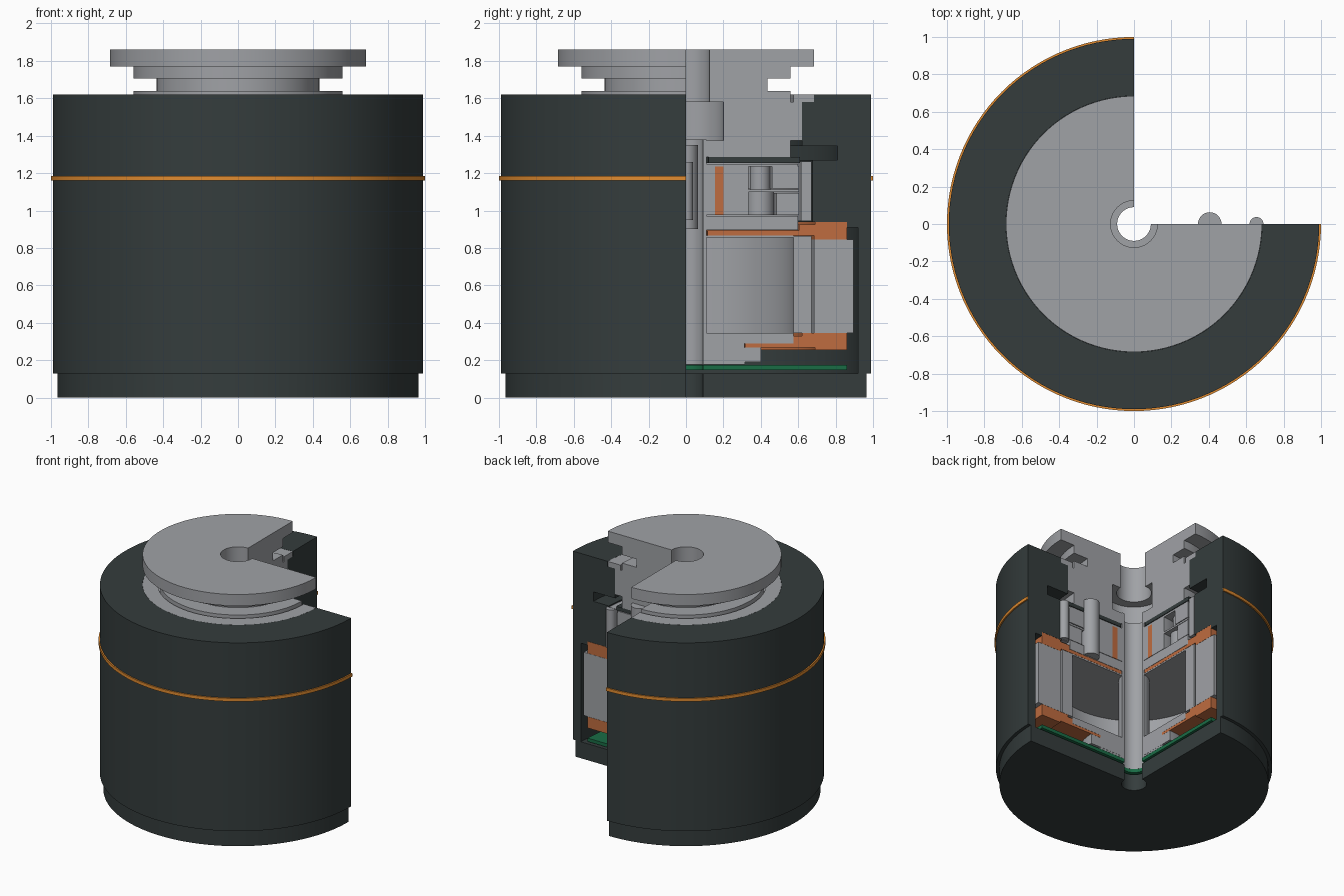
import bpy, bmesh, math
from mathutils import Vector, Matrix

if "Cube" in bpy.data.objects:
    bpy.data.objects.remove(bpy.data.objects["Cube"])


def material(name, rgb):
    m = bpy.data.materials.new(name)
    m.use_nodes = True
    colour = (*rgb, 1)
    m.diffuse_color = colour
    m.node_tree.nodes["Principled BSDF"].inputs["Base Color"].default_value = colour
    return m


DARK = material("dark casing", (0.035, 0.046, 0.046))
GREY = material("machined grey", (0.35, 0.36, 0.38))
COPPER = material("copper winding", (0.52, 0.15, 0.05))
ORANGE = material("orange trim", (0.75, 0.26, 0.03))
GREEN = material("board green", (0.01, 0.15, 0.06))

STEPS = 90


def finish(name, bm, mat):
    bmesh.ops.recalc_face_normals(bm, faces=bm.faces)
    mesh = bpy.data.meshes.new(name)
    bm.to_mesh(mesh)
    bm.free()
    mesh.materials.append(mat)
    obj = bpy.data.objects.new(name, mesh)
    bpy.context.collection.objects.link(obj)
    bpy.ops.object.select_all(action='DESELECT')
    obj.select_set(True)
    bpy.context.view_layer.objects.active = obj
    bpy.ops.object.shade_smooth_by_angle(angle=math.radians(30))
    return obj


def lathe(name, profile, mat):
    """Closed (radius, height) profile turned through three quarters, capped at both cuts."""
    bm = bmesh.new()
    rows = []
    for i in range(STEPS + 1):
        a = math.pi / 2 + 1.5 * math.pi * i / STEPS
        rows.append([bm.verts.new((r * math.cos(a), r * math.sin(a), z)) for r, z in profile])
    n = len(profile)
    for a, b in zip(rows, rows[1:]):
        for j in range(n):
            k = (j + 1) % n
            bm.faces.new((a[j], a[k], b[k], b[j]))
    bm.faces.new(rows[0])
    bm.faces.new(rows[-1])
    return finish(name, bm, mat)


def ring(name, r0, r1, z0, z1, mat):
    return lathe(name, [(r0, z0), (r1, z0), (r1, z1), (r0, z1)], mat)


def rod(name, radius, z0, z1, dist, degrees, mat):
    a = math.radians(degrees)
    place = Matrix.Translation(Vector((dist * math.cos(a), dist * math.sin(a), (z0 + z1) / 2)))
    bm = bmesh.new()
    bmesh.ops.create_cone(bm, cap_ends=True, segments=32, radius1=radius, radius2=radius,
                          depth=z1 - z0, matrix=place)
    return finish(name, bm, mat)


# Casing and base
lathe("casing", [(0.99, 0.13), (0.99, 1.62), (0.685, 1.62), (0.685, 1.58), (0.62, 1.58),
                 (0.62, 1.345), (0.81, 1.345), (0.81, 1.27), (0.675, 1.27), (0.675, 0.94),
                 (0.86, 0.94), (0.86, 0.91), (0.92, 0.91), (0.92, 0.13)], DARK)
ring("base_plate", 0.09, 0.965, 0, 0.13, DARK)
ring("trim_band", 0.985, 1.0, 1.16, 1.185, ORANGE)

# Output flange with the stepped hub and nut recess
lathe("output_flange", [(0.125, 1.86), (0.684, 1.86), (0.684, 1.77), (0.56, 1.77), (0.56, 1.705),
                        (0.435, 1.705), (0.435, 1.64), (0.56, 1.64), (0.56, 1.58), (0.575, 1.58),
                        (0.575, 1.62), (0.684, 1.62), (0.684, 1.58), (0.62, 1.58), (0.62, 1.375),
                        (0.56, 1.375), (0.56, 1.285), (0.11, 1.285), (0.11, 1.375),
                        (0.2, 1.375), (0.2, 1.58), (0.125, 1.58)], GREY)

# Hollow shaft
ring("hollow_shaft", 0.09, 0.11, 0.18, 1.38, GREY)

# Gear stage
ring("gasket", 0.12, 0.61, 1.255, 1.285, DARK)
ring("ring_gear", 0.615, 0.672, 0.945, 1.262, GREY)
ring("upper_carrier", 0.11, 0.6, 1.235, 1.25, GREY)
ring("sun_hub", 0.11, 0.155, 0.975, 1.235, GREY)
ring("sun_sleeve", 0.155, 0.2, 0.975, 1.235, COPPER)
ring("inner_race", 0.2, 0.335, 0.975, 1.235, GREY)
ring("middle_carrier", 0.335, 0.605, 1.098, 1.112, GREY)
ring("lower_outer_race", 0.485, 0.605, 0.975, 1.095, GREY)
ring("upper_outer_race", 0.46, 0.605, 1.118, 1.235, GREY)
ring("lower_carrier", 0.11, 0.6, 0.895, 0.972, GREY)
for turn in (105, 195, 285):
    rod("planet_gear", 0.075, 0.975, 1.098, 0.41, turn, GREY)
    rod("planet_spindle", 0.055, 1.112, 1.235, 0.41, turn, GREY)
rod("planet_pin", 0.063, 0.9, 1.35, 0.405, 0, GREY)
rod("locating_pin", 0.037, 0.95, 1.26, 0.655, 0, GREY)

# Rotor, stator and windings
ring("rotor_roof", 0.11, 0.575, 0.855, 0.866, GREY)
ring("rotor_cup", 0.575, 0.67, 0.345, 0.865, GREY)
ring("stator_core", 0.685, 0.895, 0.345, 0.845, GREY)
lathe("upper_winding", [(0.115, 0.867), (0.685, 0.867), (0.685, 0.846), (0.86, 0.846),
                        (0.86, 0.939), (0.69, 0.939), (0.69, 0.925), (0.605, 0.925),
                        (0.605, 0.893), (0.115, 0.893)], COPPER)
lathe("lower_winding", [(0.315, 0.268), (0.69, 0.268), (0.69, 0.255), (0.86, 0.255), (0.86, 0.344),
                        (0.62, 0.344), (0.62, 0.328), (0.575, 0.328), (0.575, 0.288),
                        (0.315, 0.288)], COPPER)

# Lower bearing support and circuit board
lathe("bearing_support", [(0.11, 0.19), (0.4, 0.19), (0.4, 0.267), (0.314, 0.267), (0.314, 0.289),
                          (0.574, 0.289), (0.574, 0.345), (0.11, 0.345)], GREY)
ring("support_washer", 0.09, 0.315, 0.176, 0.189, GREY)
ring("circuit_board", 0.09, 0.86, 0.148, 0.175, GREEN)
